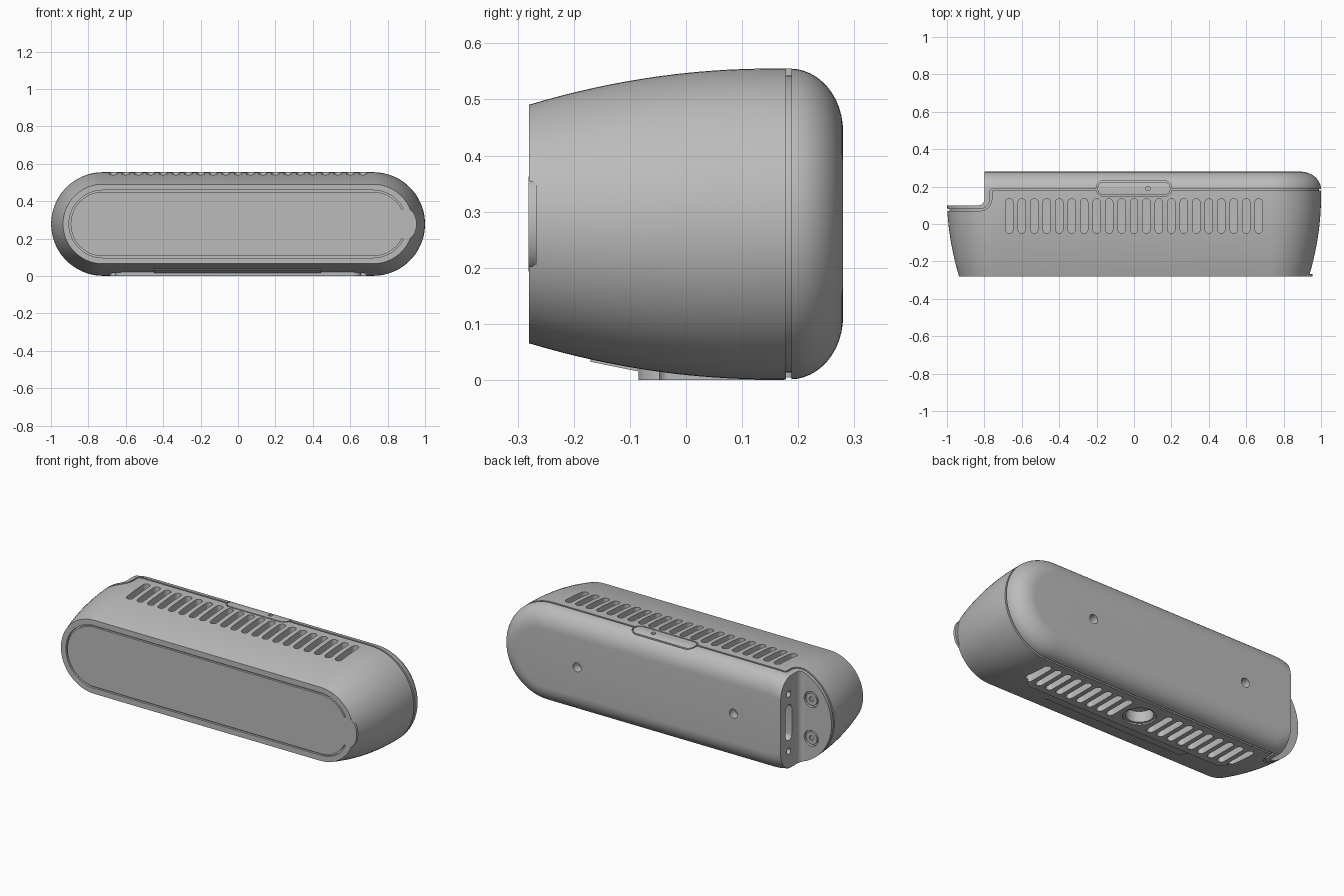
import bpy, bmesh
from math import sin, cos, pi, radians, asin
from mathutils import Vector

if "Cube" in bpy.data.objects:
    bpy.data.objects.remove(bpy.data.objects["Cube"])

grey = bpy.data.materials.new("shell grey")
grey.use_nodes = True
COLOUR = (0.5, 0.5, 0.5, 1)
grey.diffuse_color = COLOUR
grey.node_tree.nodes["Principled BSDF"].inputs["Base Color"].default_value = COLOUR

HALF, ZC = 0.723, 0.278      # spine half length and height of the pill section


def finish(name, bm):
    bmesh.ops.recalc_face_normals(bm, faces=bm.faces)
    mesh = bpy.data.meshes.new(name)
    bm.to_mesh(mesh)
    bm.free()
    mesh.materials.append(grey)
    ob = bpy.data.objects.new(name, mesh)
    bpy.context.collection.objects.link(ob)
    return ob


def arc(cx, cy, r, a0, a1, n=24):
    return [(cx + r * cos(a0 + (a1 - a0) * i / n), cy + r * sin(a0 + (a1 - a0) * i / n))
            for i in range(n + 1)]


def pill(half, r, cx=0, cy=0, n=24, upright=False):
    pts = arc(half, 0, r, -pi / 2, pi / 2, n) + arc(-half, 0, r, pi / 2, 3 * pi / 2, n)
    return [(cx - v, cy + u) if upright else (cx + u, cy + v) for u, v in pts]


def circle(r, cx, cy, n=32):
    return arc(cx, cy, r, 0, 2 * pi, n)[:-1]


def prisms(name, outlines, axis, a, b):
    """Extrude flat outlines along an axis from a to b."""
    place = {"X": lambda u, v, w: (w, u, v), "Y": lambda u, v, w: (u, w, v),
             "Z": lambda u, v, w: (u, v, w)}[axis]
    bm = bmesh.new()
    for pts in outlines:
        low = [bm.verts.new(place(u, v, a)) for u, v in pts]
        high = [bm.verts.new(place(u, v, b)) for u, v in pts]
        bm.faces.new(low)
        bm.faces.new(high)
        for i in range(len(pts)):
            j = (i + 1) % len(pts)
            bm.faces.new((low[i], low[j], high[j], high[i]))
    return finish(name, bm)


def band(path, w):
    """Outline of a narrow strip following an open path."""
    left, right = [], []
    for i, p in enumerate(path):
        t = Vector(path[min(i + 1, len(path) - 1)]) - Vector(path[max(i - 1, 0)])
        n = Vector((-t.y, t.x)).normalized() * w / 2
        left.append(tuple(Vector(p) + n))
        right.append(tuple(Vector(p) - n))
    return left + right[::-1]


def hull(name, inset=0.0):
    """Pill sections swept front to back, with a swelling front and rounded back."""
    rows = []
    for i in range(17):
        y = -0.28 + 0.465 * i / 16
        rows.append((y, 0.277 - 0.0645 * (max(0.15 - y, 0) / 0.43) ** 2))
    for i in range(1, 13):
        a = pi / 2 * i / 12
        rows.append((0.185 + 0.095 * sin(a), 0.165 + 0.112 * cos(a)))
    bm = bmesh.new()
    rings = [[bm.verts.new((u, y, ZC + v)) for u, v in pill(HALF, r - inset, n=36)]
             for y, r in rows]
    for lo, hi in zip(rings, rings[1:]):
        for i in range(len(lo)):
            j = (i + 1) % len(lo)
            bm.faces.new((lo[i], lo[j], hi[j], hi[i]))
    bm.faces.new(rings[0])
    bm.faces.new(rings[-1])
    return finish(name, bm)


def boolean(target, tool, op="DIFFERENCE", keep=False):
    mod = target.modifiers.new("cut", "BOOLEAN")
    mod.operation, mod.solver, mod.object = op, "EXACT", tool
    bpy.context.view_layer.objects.active = target
    bpy.ops.object.modifier_apply(modifier=mod.name)
    if not keep:
        bpy.data.objects.remove(tool)


# Main shell with flat foot
body = hull("body")
foot = prisms("foot", [arc(0.61, 0.125, 0.05, 0, pi / 2, 8) + arc(-0.61, 0.125, 0.05, pi / 2, pi, 8)
                       + arc(-0.61, -0.035, 0.05, pi, 1.5 * pi, 8)
                       + arc(0.61, -0.035, 0.05, 1.5 * pi, 2 * pi, 8)], "Z", 0, 0.08)
boolean(body, foot, "UNION")

# Shallow seam between front shell and back cover, stepping around the corner notch
core = hull("core", 0.012)
seam_path = ([(-1.1, 0.075)] + arc(-0.825, 0.135, 0.06, -pi / 2, 0, 10)
             + arc(-0.755, 0.173, 0.01, pi, pi / 2, 4) + [(1.1, 0.183)])
seam = prisms("seam", [band(seam_path, 0.01)], "Z", -0.1, 0.7)
boolean(seam, core, keep=True)
boolean(body, seam)

# Top button in its own gap
gap = prisms("gap", [pill(0.16, 0.042, 0, 0.19)], "Z", 0.4, 0.7)
boolean(gap, core)
boolean(body, gap)
button = hull("button")
boolean(button, prisms("button_outline", [pill(0.16, 0.035, 0, 0.19)], "Z", 0.45, 0.7), "INTERSECT")
boolean(button, prisms("pinhole", [circle(0.012, 0.075, 0.19, 16)], "Z", 0.52, 0.7))

# Corner notch at the rear
boolean(body, prisms("notch", [[(-1.2, 0.1)] + arc(-0.83, 0.13, 0.03, -pi / 2, 0, 8)
                               + [(-0.8, 0.4), (-1.2, 0.4)]], "Z", -0.2, 0.8))

# Vent slots, top and bottom
slots = {i: pill(0.0725, 0.02, i / 15, 0.043, 8, True) for i in range(-10, 11)}
boolean(body, prisms("top_vents", slots.values(), "Z", 0.505, 0.7))
boolean(body, prisms("bottom_vents", [s for i, s in slots.items() if abs(i) > 1], "Z", -0.1, 0.045))

# Mount hole under the body
boolean(body, prisms("mount_rim", [circle(0.085, 0, 0.043, 48)], "Z", -0.1, 0.008))
boolean(body, prisms("mount_hole", [circle(0.072, 0, 0.043, 48)], "Z", -0.1, 0.07))

# Back holes, notch port and its fixing holes
boolean(body, prisms("back_holes", [circle(0.026, x, ZC) for x in (-0.5, 0.5)], "Y", 0.23, 0.4))
boolean(body, prisms("port", [pill(0.075, 0.028, 0.205, ZC, 12, True)]
                     + [circle(0.018, 0.205, ZC + d, 20) for d in (-0.165, 0.165)],
                     "X", -0.9, -0.755))

# Screws sunk into the notch floor
screw_spots = [(-0.87, ZC + d) for d in (-0.112, 0.112)]
boolean(body, prisms("screw_wells", [circle(0.045, *p) for p in screw_spots], "Y", 0.082, 0.2))
screws = prisms("screws", [circle(0.035, *p) for p in screw_spots], "Y", 0.075, 0.098)
boolean(screws, prisms("sockets", [circle(0.016, *p, 6) for p in screw_spots], "Y", 0.086, 0.2))

# Front panel outline, open at the pull tab
R = 0.176
a = asin(0.075 / R)
groove = arc(HALF, ZC, R, a, pi / 2) + arc(-HALF, ZC, R, pi / 2, 1.5 * pi, 40) \
    + arc(HALF, ZC, R, 1.5 * pi, 2 * pi - a)
boolean(body, prisms("panel_groove", [band(groove, 0.009)], "Y", -0.35, -0.268))
tab = prisms("pull_tab", [[(0.897 + 0.058 * u, ZC + 0.085 * v) for u, v in circle(1, 0, 0, 40)]],
             "Y", -0.2805, -0.266)

# Label plate on the sloping underside
label = prisms("label_plate", [pill(0.435, 0.015, 0, -0.028) [:25] + pill(0.435, 0.015, 0, -0.028)[25:]], "Z", 0, 0.008)
bpy.data.objects.remove(label)
label = prisms("label_plate", [[(-0.45, -0.043), (0.445, -0.043), (0.445, 0.043), (-0.45, 0.043)]],
               "Z", -0.004, 0.004)
label.location = (0, -0.128, 0.028)
label.rotation_euler.x = radians(-11.5)

# Smooth shading with crisp edges
for ob in (body, button, screws, tab):
    bpy.ops.object.select_all(action="DESELECT")
    ob.select_set(True)
    bpy.context.view_layer.objects.active = ob
    bpy.ops.object.shade_smooth_by_angle(angle=radians(30))
